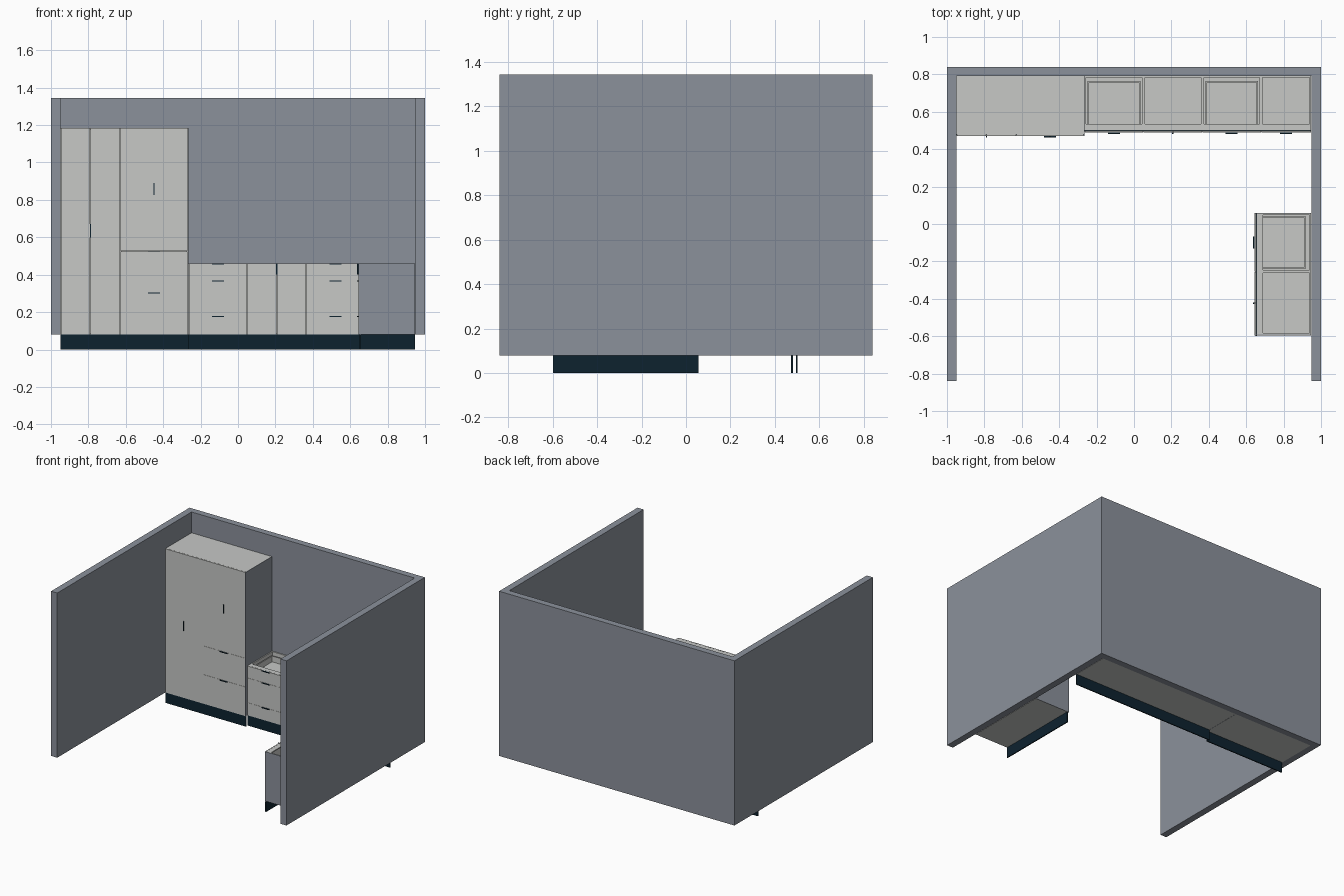
import bpy
import bmesh
from mathutils import Vector

cube = bpy.data.objects.get("Cube")
if cube:
    bpy.data.objects.remove(cube, do_unlink=True)


def material(name, rgb):
    m = bpy.data.materials.new(name)
    m.use_nodes = True
    color = (*rgb, 1.0)
    m.diffuse_color = color
    bsdf = next(n for n in m.node_tree.nodes if n.type == 'BSDF_PRINCIPLED')
    bsdf.inputs["Base Color"].default_value = color
    return m


GREY = material("wall grey", (0.26, 0.285, 0.33))
PALE = material("cabinet pale grey", (0.57, 0.58, 0.565))
NAVY = material("dark navy", (0.004, 0.016, 0.028))


def box(name, mat, a, b):
    """Axis-aligned box between two opposite corners."""
    lo = Vector(map(min, a, b))
    hi = Vector(map(max, a, b))
    bm = bmesh.new()
    bmesh.ops.create_cube(bm, size=1)
    for v in bm.verts:
        v.co = (lo + hi) / 2 + v.co * (hi - lo)
    mesh = bpy.data.meshes.new(name)
    bm.to_mesh(mesh)
    bm.free()
    mesh.materials.append(mat)
    obj = bpy.data.objects.new(name, mesh)
    bpy.context.collection.objects.link(obj)
    return obj


T = 0.008       # panel thickness
GAP = 0.001     # half the gap between fronts
FLOOR = 0.08    # top of the plinth
WORKTOP = 0.46
TALL = 1.185


# Placement: u runs along the fronts, d goes from the fronts into the cabinet
def back_run(front):
    return lambda u, d, z: (u, front + d, z)


def side_run(front):
    return lambda u, d, z: (front + d, -u, z)


class Cabinet:
    def __init__(self, name, place, u0, u1, depth, top):
        self.name, self.place = name, place
        self.u0, self.u1, self.depth, self.top = u0, u1, depth, top

    def part(self, label, mat, u, d, z):
        a, b = (self.place(u[i], d[i], z[i]) for i in (0, 1))
        return box(f"{self.name}_{label}", mat, a, b)

    def carcass(self, closed):
        u0, u1, top = self.u0, self.u1, self.top
        d = (T + GAP, self.depth)
        inner = (u0 + T, u1 - T)
        self.part("left_panel", PALE, (u0, u0 + T), d, (FLOOR, top))
        self.part("right_panel", PALE, (u1 - T, u1), d, (FLOOR, top))
        self.part("bottom", PALE, inner, d, (FLOOR, FLOOR + T))
        self.part("back", PALE, inner, (self.depth - T, self.depth), (FLOOR + T, top))
        rail_end = self.depth if closed else 0.045
        self.part("top_panel" if closed else "front_rail", PALE,
                  inner, (T + GAP, rail_end), (top - T, top))

    def front(self, label, u, z):
        self.part(label, PALE, (u[0] + GAP, u[1] - GAP), (0, T), (z[0] + GAP, z[1]))

    def doors(self, z0, handle_z):
        mid = (self.u0 + self.u1) / 2
        self.front("left_door", (self.u0, mid), (z0, self.top))
        self.front("right_door", (mid, self.u1), (z0, self.top))
        self.part("door_handle", NAVY, (mid - 0.003, mid + 0.003), (-0.008, 0), handle_z)

    def grip(self, z):
        mid = (self.u0 + self.u1) / 2
        self.part("grip", NAVY, (mid - 0.032, mid + 0.032), (-0.008, 0.002), (z - 0.005, z))

    def drawers(self, levels):
        for z0, z1 in zip(levels, levels[1:]):
            self.front("drawer_front", (self.u0, self.u1), (z0, z1))
            self.grip(z1)
            self.drawer_box(z0 + 0.02, z1 - 0.02)

    def drawer_box(self, z0, z1):
        a, b = self.u0 + 0.016, self.u1 - 0.016
        d0, d1 = T + GAP, self.depth - 0.025
        self.part("drawer_base", PALE, (a, b), (d0, d1), (z0, z0 + T))
        self.part("drawer_back", PALE, (a, b), (d1 - T, d1), (z0 + T, z1))
        for u in (a, b - T):
            self.part("drawer_side", PALE, (u, u + T), (d0, d1 - T), (z0 + T, z1))


# Room walls
box("back_wall", GREY, (-1, 0.79, FLOOR), (1, 0.84, 1.345))
for name, s in (("left_wall", 1), ("right_wall", -1)):
    box(name, GREY, (s * 0.948, -0.84, FLOOR), (s, 0.79, 1.345))

# Tall cabinets
tall = back_run(0.47)
wardrobe = Cabinet("tall_cupboard", tall, -0.948, -0.63, 0.32, TALL)
wardrobe.carcass(closed=True)
wardrobe.doors(FLOOR, (0.6, 0.67))

larder = Cabinet("tall_larder", tall, -0.63, -0.268, 0.32, TALL)
larder.carcass(closed=True)
larder.doors(0.525, (0.825, 0.89))
larder.drawers((FLOOR, 0.305, 0.525))
larder.part("end_panel", GREY, (-0.268, -0.265), (0, 0.32), (FLOOR, TALL))

# Low cabinets: open on top, with drawers, doors or one tall front
DRAWER_LEVELS = (FLOOR, 0.178, 0.368, WORKTOP)
low = back_run(0.49)
side = side_run(0.645)
for name, place, u0, u1, kind in (
    ("first_drawer_unit", low, -0.264, 0.05, "drawers"),
    ("sink_unit", low, 0.05, 0.365, "doors"),
    ("second_drawer_unit", low, 0.365, 0.68, "drawers"),
    ("corner_unit", low, 0.68, 0.946, "panel"),
    ("side_drawer_unit", side, -0.057, 0.255, "drawers"),
    ("side_door_unit", side, 0.255, 0.592, "doors"),
):
    unit = Cabinet(name, place, u0, u1, 0.3, WORKTOP)
    unit.carcass(closed=False)
    if kind == "drawers":
        unit.drawers(DRAWER_LEVELS)
    elif kind == "doors":
        unit.doors(FLOOR, (0.4, WORKTOP))
    else:
        unit.front("appliance_front", (u0, u1), (FLOOR, WORKTOP))
        unit.grip(WORKTOP)

# Grey end panels of the side run
for name, y in (("side_run_back_end", 0.057), ("side_run_front_end", -0.595)):
    box(name, GREY, (0.645, y, FLOOR), (0.945, y + 0.003, WORKTOP))

# Plinths
box("tall_plinth", NAVY, (-0.948, 0.473, 0), (-0.265, 0.481, FLOOR))
box("low_plinth", NAVY, (-0.265, 0.495, 0), (0.945, 0.503, FLOOR))
box("side_plinth", NAVY, (0.65, -0.598, 0), (0.658, 0.057, FLOOR))
